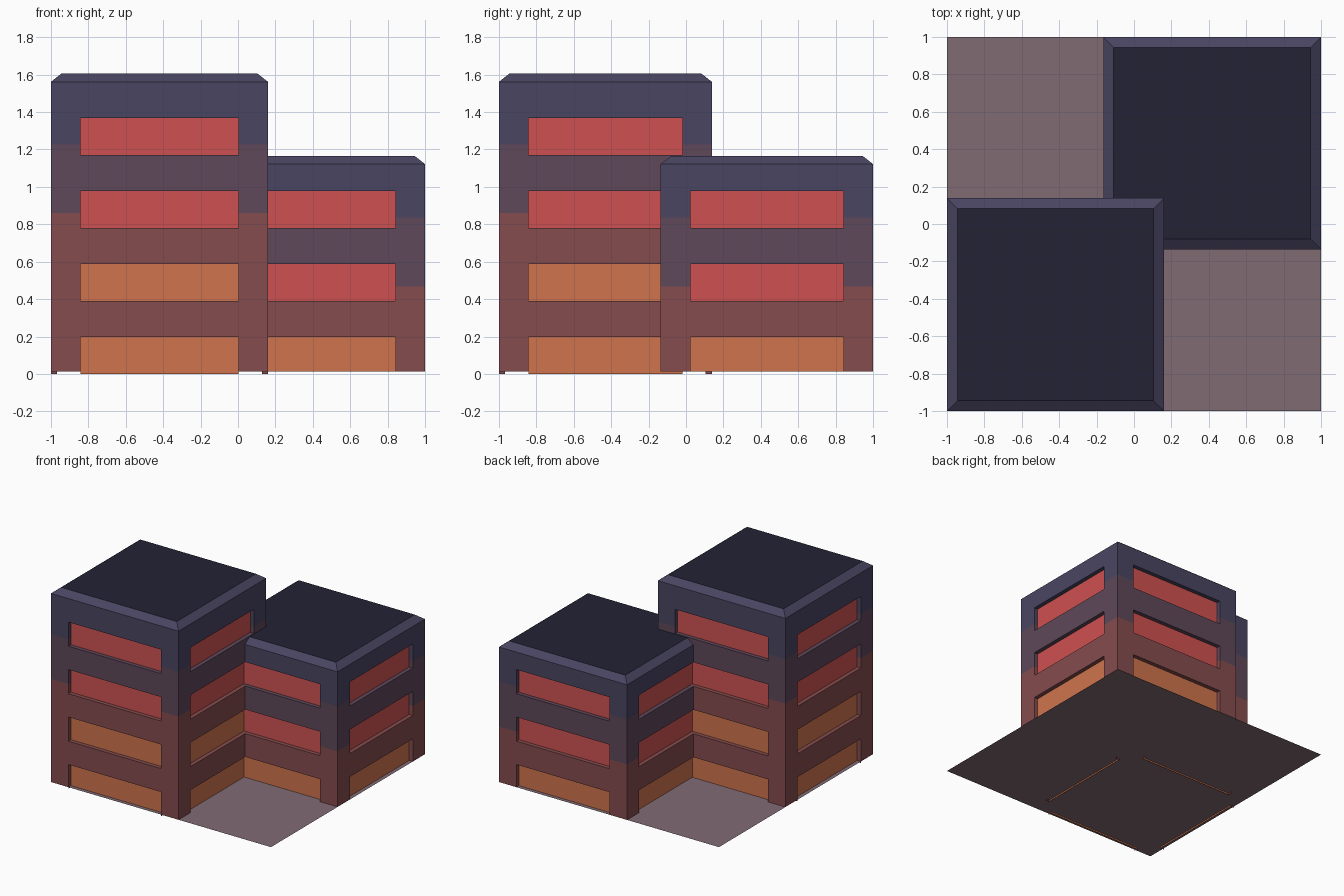
import bpy, bmesh
from mathutils import Vector

if "Cube" in bpy.data.objects:
    bpy.data.objects.remove(bpy.data.objects["Cube"])


def material(name, r, g, b):
    lin = [((c / 255 + 0.055) / 1.055) ** 2.4 for c in (r, g, b)]
    m = bpy.data.materials.new(name)
    m.diffuse_color = (*lin, 1)
    m.use_nodes = True
    m.node_tree.nodes["Principled BSDF"].inputs["Base Color"].default_value = m.diffuse_color
    return m


LOW = material("brick red wall", 134, 76, 78)
MID = material("plum wall", 95, 72, 90)
TOP = material("slate blue wall", 74, 69, 98)
ROOF = material("dark navy roof", 34, 34, 53)
PAVE = material("dusty mauve paving", 129, 107, 116)
RED = material("red window", 207, 81, 81)
ORANGE = material("orange window", 207, 116, 77)

DEPTH = 0.033      # window recess
MARGIN = 0.158     # pier width beside windows
STOREY = 0.39      # storey height
WIN_H = 0.198      # window height
BASE = 0.012       # paving level


class Part:
    """Collects quads and turns them into one named object."""

    def __init__(self, name, mats):
        self.name, self.mats, self.bm = name, mats, bmesh.new()

    def quad(self, pts, normal, mat=0):
        f = self.bm.faces.new([self.bm.verts.new(p) for p in pts])
        f.normal_update()
        if f.normal.dot(Vector(normal)) < 0:
            f.normal_flip()
        f.material_index = mat

    def finish(self):
        bmesh.ops.remove_doubles(self.bm, verts=self.bm.verts, dist=1e-4)
        me = bpy.data.meshes.new(self.name)
        self.bm.to_mesh(me)
        self.bm.free()
        for m in self.mats:
            me.materials.append(m)
        bpy.context.collection.objects.link(bpy.data.objects.new(self.name, me))


def tower(name, x0, x1, y0, y1, bottom, storeys, bands, top, orange_rows):
    walls = Part(name + "_walls", [LOW, MID, TOP])
    panes = Part(name + "_windows", [ORANGE, RED])
    roof = Part(name + "_roof", [TOP, ROOF])
    wins = [(max(bottom, i * STOREY), i * STOREY + WIN_H) for i in range(storeys)]
    levels = sorted({bottom, BASE, top, *bands, *[z for w in wins for z in w]})
    # four sides: start corner, direction along the wall, outward normal, length
    sides = [((x0, y0), (1, 0), (0, -1), x1 - x0), ((x1, y0), (0, 1), (1, 0), y1 - y0),
             ((x1, y1), (-1, 0), (0, 1), x1 - x0), ((x0, y1), (0, -1), (-1, 0), y1 - y0)]
    for c, d, n, length in sides:
        nrm, along = Vector((*n, 0)), Vector((*d, 0))

        def P(u, z, inset=0.0):
            return Vector((*c, z)) + along * u - nrm * inset

        a, b = MARGIN, length - MARGIN
        # wall cells, coloured by height, with window side reveals
        for za, zb in zip(levels, levels[1:]):
            mid = (za + zb) / 2
            band = sum(mid > z for z in bands)
            is_win = any(w0 < mid < w1 for w0, w1 in wins)
            for ua, ub in ((0, a), (a, b), (b, length)):
                if (ua == a and is_win) or zb <= BASE:
                    continue
                walls.quad([P(ua, za), P(ub, za), P(ub, zb), P(ua, zb)], nrm, band)
            if is_win:
                for u, s in ((a, 1), (b, -1)):
                    walls.quad([P(u, za), P(u, zb), P(u, zb, DEPTH), P(u, za, DEPTH)],
                               along * s, band)
        # sills, lintels and panes
        for i, (w0, w1) in enumerate(wins):
            for z, s in ((w0, 1), (w1, -1)):
                if z > bottom:
                    walls.quad([P(a, z), P(b, z), P(b, z, DEPTH), P(a, z, DEPTH)],
                               (0, 0, s), sum(z > t for t in bands))
            panes.quad([P(a, w0, DEPTH), P(b, w0, DEPTH), P(b, w1, DEPTH), P(a, w1, DEPTH)],
                       nrm, 0 if i < orange_rows else 1)
    # chamfered roof edge and flat roof
    e, h = 0.055, 0.043
    low = [(x0, y0, top), (x1, y0, top), (x1, y1, top), (x0, y1, top)]
    high = [(x0 + e, y0 + e, top + h), (x1 - e, y0 + e, top + h),
            (x1 - e, y1 - e, top + h), (x0 + e, y1 - e, top + h)]
    for i in range(4):
        j = (i + 1) % 4
        roof.quad([low[i], low[j], high[j], high[i]], (0, 0, 1), 0)
    roof.quad(high, (0, 0, 1), 1)
    for part in (walls, panes, roof):
        part.finish()


tower("tall_block", -1, 0.16, -1, 0.138, 0.0, 4, (0.86, 1.227), 1.562, 2)
tower("low_block", -0.164, 1, -0.135, 1, BASE, 3, (0.468, 0.837), 1.122, 1)

# paving sheet under both blocks
paving = Part("paving", [PAVE])
paving.quad([(-1, -1, BASE), (1, -1, BASE), (1, 1, BASE), (-1, 1, BASE)], (0, 0, 1))
paving.finish()
